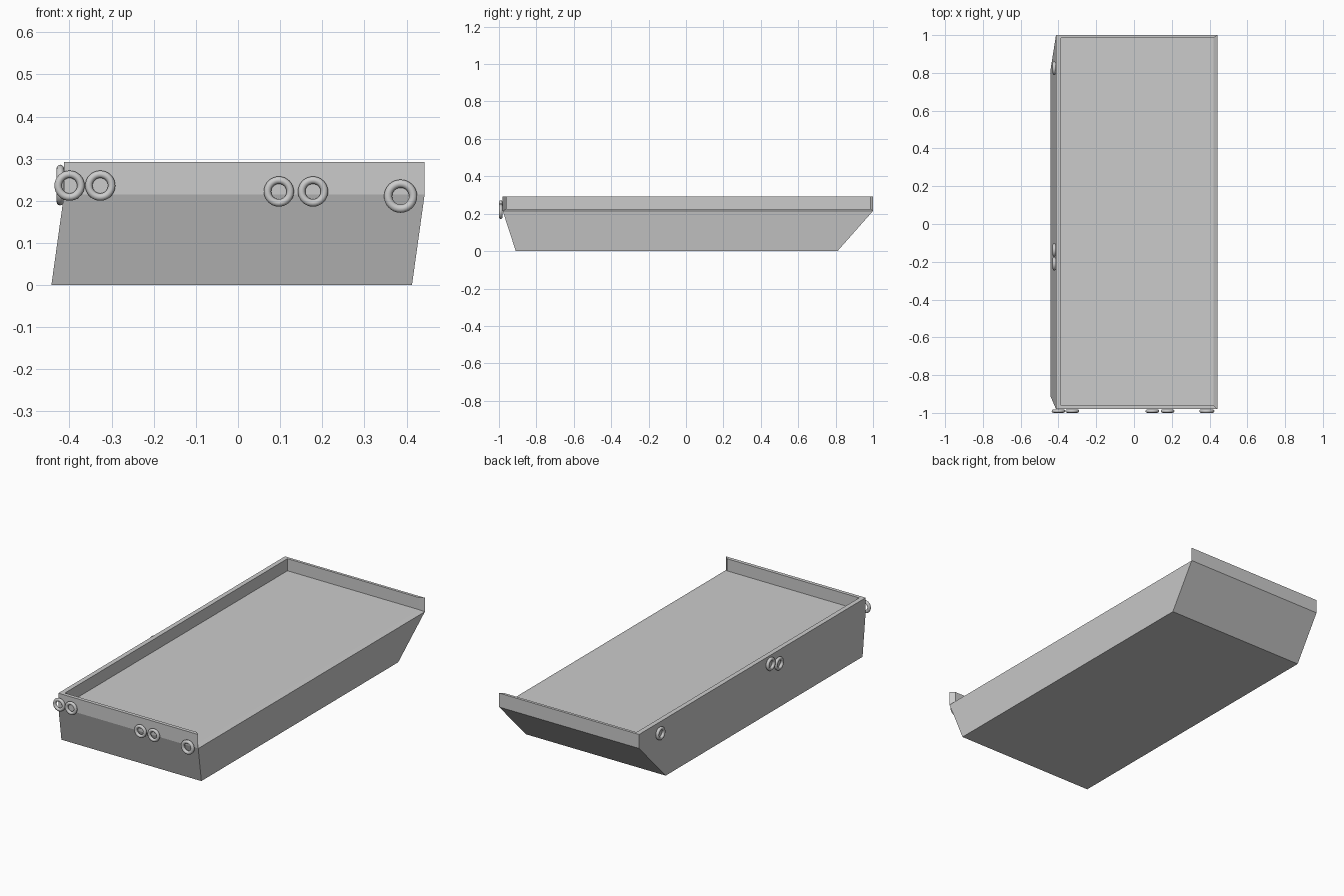
import bpy, bmesh
from math import radians

if "Cube" in bpy.data.objects:
    bpy.data.objects.remove(bpy.data.objects["Cube"])

def rect(bm, x0, x1, y0, y1, z):
    """Corner vertices: front-left, front-right, back-right, back-left."""
    return [bm.verts.new((x, y, z)) for x, y in ((x0, y0), (x1, y0), (x1, y1), (x0, y1))]

# Barge hull: raked body, bulwark on three sides, right side open
bm = bmesh.new()
bottom = rect(bm, -0.443, 0.413, -0.91, 0.81, 0)
sheer = rect(bm, -0.413, 0.443, -0.98, 1.0, 0.215)
rail_out = rect(bm, -0.413, 0.443, -0.98, 1.0, 0.292)
rail_in = rect(bm, -0.387, 0.42, -0.96, 0.985, 0.292)
deck = rect(bm, -0.387, 0.42, -0.96, 0.985, 0.225)
bm.faces.new(bottom)
bm.faces.new(deck)
for i in range(4):
    j = (i + 1) % 4
    bm.faces.new((bottom[i], bottom[j], sheer[j], sheer[i]))
    if i == 1:
        # Open side: low sill and the bulwark ends
        bm.faces.new((sheer[i], sheer[j], deck[j], deck[i]))
        for k in (i, j):
            bm.faces.new((sheer[k], rail_out[k], rail_in[k], deck[k]))
    else:
        for a, b in ((sheer, rail_out), (rail_out, rail_in), (rail_in, deck)):
            bm.faces.new((a[i], a[j], b[j], b[i]))
bmesh.ops.recalc_face_normals(bm, faces=bm.faces)
mesh = bpy.data.meshes.new("barge_hull")
bm.to_mesh(mesh)
bm.free()
bpy.context.collection.objects.link(bpy.data.objects.new("barge_hull", mesh))

# Tyre fenders
def tyre(name, loc, rot, size=1.0):
    bpy.ops.mesh.primitive_torus_add(location=loc, rotation=rot, major_segments=32, minor_segments=12,
                                     major_radius=0.027 * size, minor_radius=0.0088 * size)
    ob = bpy.context.object
    ob.name = name
    bpy.ops.object.shade_smooth()

front = ((-0.40, 0.236, 1), (-0.327, 0.236, 1), (0.097, 0.222, 1), (0.178, 0.222, 1), (0.386, 0.211, 1.1))
for x, z, s in front:
    tyre("front_tyre_fender", (x, -0.9905, z), (radians(90), 0, 0), s)
for y, z in ((0.825, 0.234), (-0.138, 0.25), (-0.21, 0.225)):
    tyre("left_tyre_fender", (-0.422, y, z), (0, radians(90), 0))
